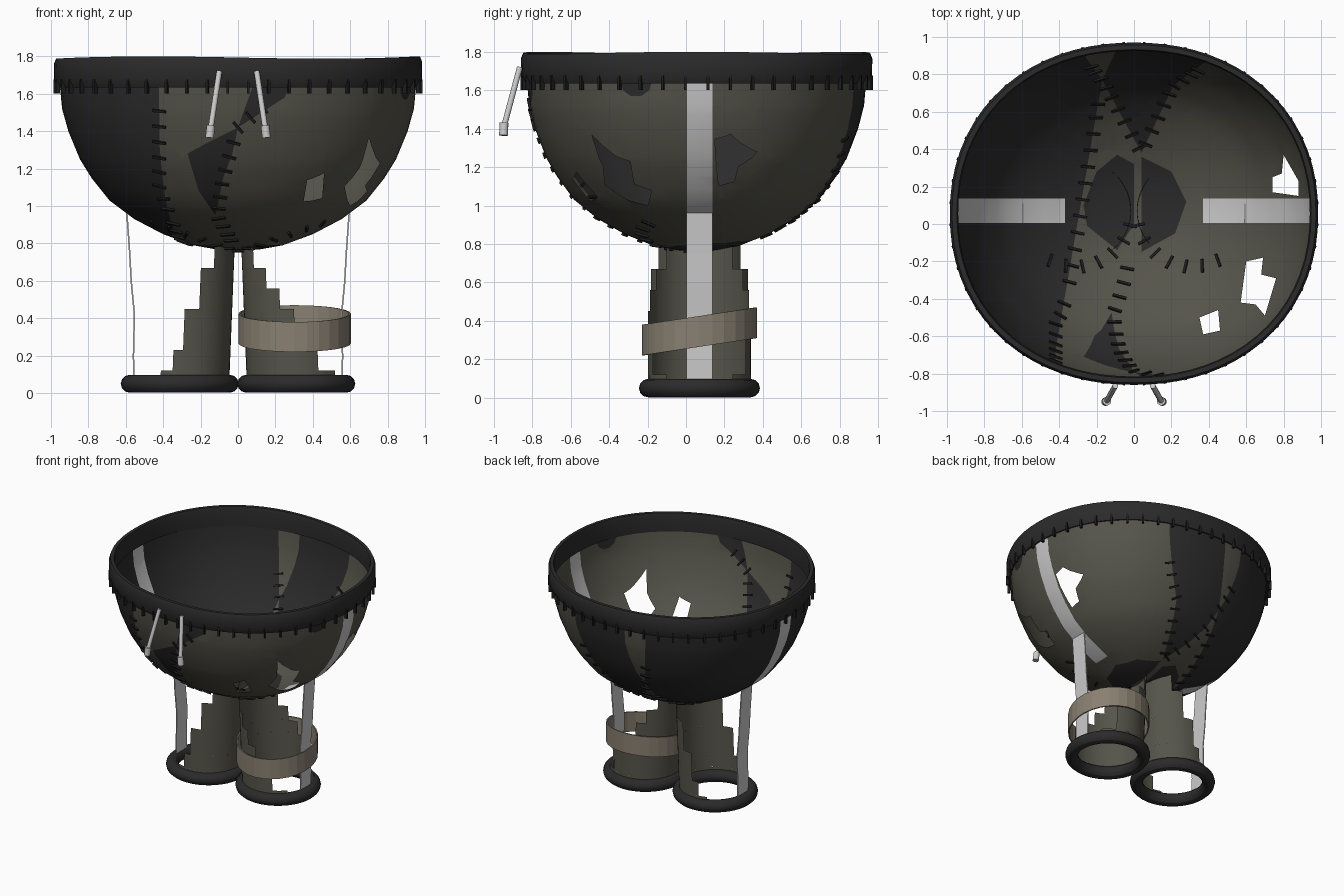
import bpy, bmesh, math
from mathutils import Vector, Matrix

if "Cube" in bpy.data.objects:
    bpy.data.objects.remove(bpy.data.objects["Cube"])

A, B, CY, N = 0.955, 0.885, 0.055, 2.15      # bowl half widths, centre, roundness
PROFILE = [(0, .76), (.12, .768), (.25, .79), (.42, .85), (.58, .93), (.72, 1.03), (.82, 1.15),
           (.885, 1.25), (.95, 1.4), (.985, 1.52), (1, 1.67)]

def material(name, c):
    m = bpy.data.materials.new(name)
    m.diffuse_color = (*c, 1)
    m.use_nodes = True
    m.node_tree.nodes["Principled BSDF"].inputs["Base Color"].default_value = m.diffuse_color
    return m

OLIVE = material("olive cloth", (.092, .089, .069))
DARK = material("dark cloth", (.024, .024, .025))
LIGHT = material("light webbing", (.6, .6, .6))
TAN = material("tan leather", (.25, .215, .165))
BLACK = material("black thread", (.012, .012, .012))

def finish(name, bm, mats, smooth=True):
    me = bpy.data.meshes.new(name)
    bm.to_mesh(me)
    bm.free()
    for m in mats:
        me.materials.append(m)
    ob = bpy.data.objects.new(name, me)
    bpy.context.collection.objects.link(ob)
    if smooth:
        bpy.context.view_layer.objects.active = ob
        ob.select_set(True)
        bpy.ops.object.shade_smooth_by_angle(angle=math.radians(40))
        ob.select_set(False)
    return ob

def sheet(bm, rows, closed=True):
    """Skin a list of equal point rows."""
    vs = [[bm.verts.new(p) for p in r] for r in rows]
    for r0, r1 in zip(vs, vs[1:]):
        n = len(r0)
        for i in range(n if closed else n - 1):
            j = (i + 1) % n
            bm.faces.new((r0[i], r0[j], r1[j], r1[i]))
    return vs

def interp(table, x, inv=False):
    t = [(b, a) for a, b in table] if inv else table
    for (x0, y0), (x1, y1) in zip(t, t[1:]):
        if x <= x1:
            return y0 + (y1 - y0) * max(0, (x - x0) / (x1 - x0))
    return t[-1][1]

# Points on the bowl surface
def outline(th):
    return (abs(math.cos(th) / A) ** N + abs(math.sin(th) / B) ** N) ** (-1 / N)

def at(th, z, rho=None, off=0):
    r = (interp(PROFILE, z, True) if rho is None else rho) * outline(th) + off
    return Vector((r * math.cos(th), CY + r * math.sin(th), z))

def on_xy(x, y):
    rho = math.hypot(x, y - CY) / outline(math.atan2(y - CY, x))
    return Vector((x, y, interp(PROFILE, rho)))

def on_xz(x, z):
    rho = interp(PROFILE, z, True)
    return Vector((x, CY - B * max(0, rho ** N - abs(x / A) ** N) ** (1 / N), z))

# Painted and torn areas, cut into the mesh along polygon edges
def inside(poly, u, v):
    hit = False
    for (a, b), (c, d) in zip(poly, poly[1:] + poly[:1]):
        if (b > v) != (d > v) and u < (c - a) * (v - b) / (d - b) + a:
            hit = not hit
    return hit

def cut(bm, poly, ax, keep, slot):
    i, j = ax
    lo = [min(p[k] for p in poly) - .02 for k in (0, 1)]
    hi = [max(p[k] for p in poly) + .02 for k in (0, 1)]
    for p, q in zip(poly, poly[1:] + poly[:1]):
        faces = []
        for f in bm.faces:
            us, ws = [v.co[i] for v in f.verts], [v.co[j] for v in f.verts]
            if keep(f.calc_center_median()) and max(us) > lo[0] and min(us) < hi[0] \
                    and max(ws) > lo[1] and min(ws) < hi[1]:
                faces.append(f)
        geom = faces + list({e for f in faces for e in f.edges}) + list({v for f in faces for v in f.verts})
        co, no = Vector(), Vector()
        co[i], co[j] = p
        no[i], no[j] = q[1] - p[1], p[0] - q[0]
        bmesh.ops.bisect_plane(bm, geom=geom, dist=1e-5, plane_co=co, plane_no=no.normalized())
    chosen = []
    for f in bm.faces:
        c = f.calc_center_median()
        if keep(c) and inside(poly, c[i], c[j]):
            chosen.append(f)
            f.material_index = max(slot, 0)
    if slot < 0:
        bmesh.ops.delete(bm, geom=chosen, context='FACES')

XY, XZ, YZ = (0, 1), (0, 2), (1, 2)
left_panel = [(-.43, -1.2), (-.42, -.68), (-.17, .77), (-.3, .95), (-.3, 1.2), (-1.2, 1.2), (-1.2, -1.2)]
back_wedge = [(.04, .38), (-.17, .77), (-.1, .92), (-.1, 1.2), (.5, 1.2), (.4, .88), (.21, .74)]
floor_left = [(-.27, .1), (-.2, .28), (-.09, .37), (0, .32), (0, 0), (-.09, -.14), (-.25, -.01)]
floor_right = [(.04, .36), (.2, .28), (.28, .12), (.22, -.05), (.04, -.15)]
front_kite = [(-.27, 1.28), (-.16, 1.34), (0, 1.42), (-.03, 1.28), (-.08, 1.15), (-.12, .95), (-.21, 1.08)]
front_tip = [(0, 1.42), (.1, 1.7), (.3, 1.7), (.25, 1.58)]
side_dot = [(-.26 + .085 * math.cos(k * math.pi / 5), 1.65 + .085 * math.sin(k * math.pi / 5)) for k in range(10)]
holes = [[(.35, -.5), (.45, -.46), (.46, -.57), (.37, -.59)],
         [(.6, -.2), (.69, -.18), (.68, -.27), (.76, -.29), (.7, -.49), (.65, -.43), (.57, -.42)],
         [(.8, .37), (.88, .23), (.88, .15), (.74, .17), (.74, .25), (.79, .27)]]

# Bowl-shaped seat
SEG = 72
bm = bmesh.new()
rhos = [.06, .12, .185, .25, .34, .42, .5, .58, .65, .72, .77, .82, .855, .885, .92, .95, .97, .985, 1]
rows = [[at(k * math.tau / SEG, interp(PROFILE, r), r) for k in range(SEG)] for r in rhos]
vs = sheet(bm, rows)
pole = bm.verts.new((0, CY, .76))
for k in range(SEG):
    bm.faces.new((pole, vs[0][(k + 1) % SEG], vs[0][k]))
always = lambda c: True
for poly in (left_panel, back_wedge, floor_left, floor_right):
    cut(bm, poly, XY, always, 1)
for poly in (front_kite, front_tip):
    cut(bm, poly, XZ, lambda c: c.y < -.2, 1)
cut(bm, side_dot, YZ, lambda c: c.x > .5, 1)
for s in (-1, 1):
    cut(bm, [(s * .37, .005), (s * .37, .137), (s * 1.1, .137), (s * 1.1, .005)], XY, always, 2)
for poly in holes:
    cut(bm, poly, XY, always, -1)
bmesh.ops.recalc_face_normals(bm, faces=bm.faces)
finish("bowl", bm, [OLIVE, DARK, LIGHT])

# Waistband with a slightly wavy rim
bm = bmesh.new()
section = [(-.012, 1.64), (.012, 1.635), (.028, 1.67), (.03, 1.77), (.018, 1.8), (-.008, 1.8), (-.015, 1.77)]
rows = []
for off, z in section + section[:1]:
    rows.append([at(k * math.tau / SEG, z - (.006 * (1 - math.cos(3 * k * math.tau / SEG)) if z > 1.7 else 0),
                    1, off) for k in range(SEG)])
sheet(bm, rows)
bmesh.ops.remove_doubles(bm, verts=bm.verts, dist=1e-5)
bmesh.ops.recalc_face_normals(bm, faces=bm.faces)
finish("waistband", bm, [DARK])

# Stitches
thread = bmesh.new()

def stick(p, d, n, length=.075):
    d, n = d.normalized(), n.normalized()
    rot = Matrix((d, n.cross(d).normalized(), n)).transposed().to_4x4()
    bmesh.ops.create_cube(thread, size=1, matrix=Matrix.Translation(p) @ rot @ Matrix.Diagonal((length, .014, .022, 1)))

def seam(pts, step=.085):
    run = 0
    for p, q in zip(pts, pts[1:]):
        run += (q - p).length
        if run >= step:
            run = 0
            th = math.atan2(q.y - CY, q.x)
            z = min(max(q.z, .775), 1.62)
            n = (at(th + .02, z) - at(th - .02, z)).cross(at(th, z + .01) - at(th, z - .01))
            stick(q, (q - p).cross(n), n)

def trace(fn, path, n=60):
    return [fn(*[a + (b - a) * k / n for a, b in zip(p, q)])
            for p, q in zip(path, path[1:]) for k in range(n + (q == path[-1]))]

for k in range(52):
    th = (k + .5) * math.tau / 52
    n = at(th, 1.64, 1) - Vector((0, CY, 1.64))
    stick(at(th, 1.64, 1, .022), Vector((0, 0, 1)), n)
seam(trace(on_xz, [(-.42, 1.6), (-.42, 1.1), (-.36, .95)]))
seam(trace(on_xy, [(-.36, -.4), (-.19, .66)]))
seam(trace(on_xy, [(-.25, .87), (-.17, .77), (.04, .38), (.21, .74), (.37, .84)]))
seam(trace(on_xz, [(.2, 1.58), (0, 1.42), (-.08, 1.15), (-.11, .95), (-.02, .79)]))
for s in (-1, 1):
    ring = [on_xy(s * (.31 + .3 * math.cos(a / 20)), .07 + .3 * math.sin(a / 20)) for a in range(62, 110)]
    seam(ring)
finish("stitches", thread, [BLACK], False)

# Torn legs: stepped half tubes, narrowing upwards on the outer side
def leg(name, s, steps):
    bm = bmesh.new()
    n = 24
    for z0, z1, reach in steps:
        rows = []
        for z in (z0, z1):
            cx = .315 - .03 * (z - .05) / .75
            rows.append([(s * (cx - .268 * math.cos(a)), .07 + .268 * math.sin(a), z)
                         for a in (math.radians(reach) * (2 * k / n - 1) for k in range(n + 1))])
        sheet(bm, rows, False)
    finish(name, bm, [OLIVE])

leg("left_leg", -1, [(.04, .12, 112), (.12, .23, 98), (.23, .45, 87), (.45, .67, 70), (.67, .84, 53)])
leg("right_leg", 1, [(.04, .12, 140), (.12, .35, 116), (.35, .45, 90), (.45, .56, 74), (.56, .67, 58), (.67, .84, 40)])

# Cuff rings and hanging straps
for s, side in ((-1, "left"), (1, "right")):
    bpy.ops.mesh.primitive_torus_add(major_radius=.267, minor_radius=.048, major_segments=40, minor_segments=12,
                                     location=(s * .312, .07, .05))
    cuff = bpy.context.object
    cuff.name = side + "_cuff"
    cuff.data.materials.append(DARK)
    bpy.ops.object.shade_smooth_by_angle()
    cuff.select_set(False)
    bm = bmesh.new()
    path = [(.553, .06), (.555, .2), (.55, .42), (.567, .6), (.575, .75), (.59, .96)]
    path = path + [(x + .008, z) for x, z in reversed(path)] + path[:1]
    vs = sheet(bm, [[(s * x, .003, z), (s * x, .137, z)] for x, z in path], False)
    bmesh.ops.remove_doubles(bm, verts=bm.verts, dist=1e-5)
    bmesh.ops.holes_fill(bm, edges=bm.edges)
    bmesh.ops.recalc_face_normals(bm, faces=bm.faces)
    finish(side + "_strap", bm, [LIGHT], False)

# Tilted leather band on the right leg
bm = bmesh.new()
rows = []
for r, dz in ((.3, -.08), (.3, .08), (.29, .08), (.29, -.08), (.3, -.08)):
    rows.append([(.303 + r * math.cos(a), .07 + r * math.sin(a), .345 + dz + .045 * math.sin(a))
                 for a in (k * math.tau / 28 for k in range(28))])
sheet(bm, rows)
bmesh.ops.remove_doubles(bm, verts=bm.verts, dist=1e-5)
bmesh.ops.recalc_face_normals(bm, faces=bm.faces)
finish("leg_band", bm, [TAN], False)

# Drawstrings with end tips
def rod(bm, p, q, r):
    p, q = Vector(p), Vector(q)
    m = Matrix.Translation((p + q) / 2) @ (q - p).to_track_quat('Z', 'Y').to_matrix().to_4x4()
    bmesh.ops.create_cone(bm, cap_ends=True, segments=12, radius1=r, radius2=r, depth=(q - p).length, matrix=m)

for s, side in ((-1, "left"), (1, "right")):
    bm = bmesh.new()
    rod(bm, (s * .1, -.865, 1.72), (s * .145, -.945, 1.42), .015)
    rod(bm, (s * .145, -.947, 1.43), (s * .152, -.95, 1.365), .023)
    finish(side + "_drawstring", bm, [LIGHT])
